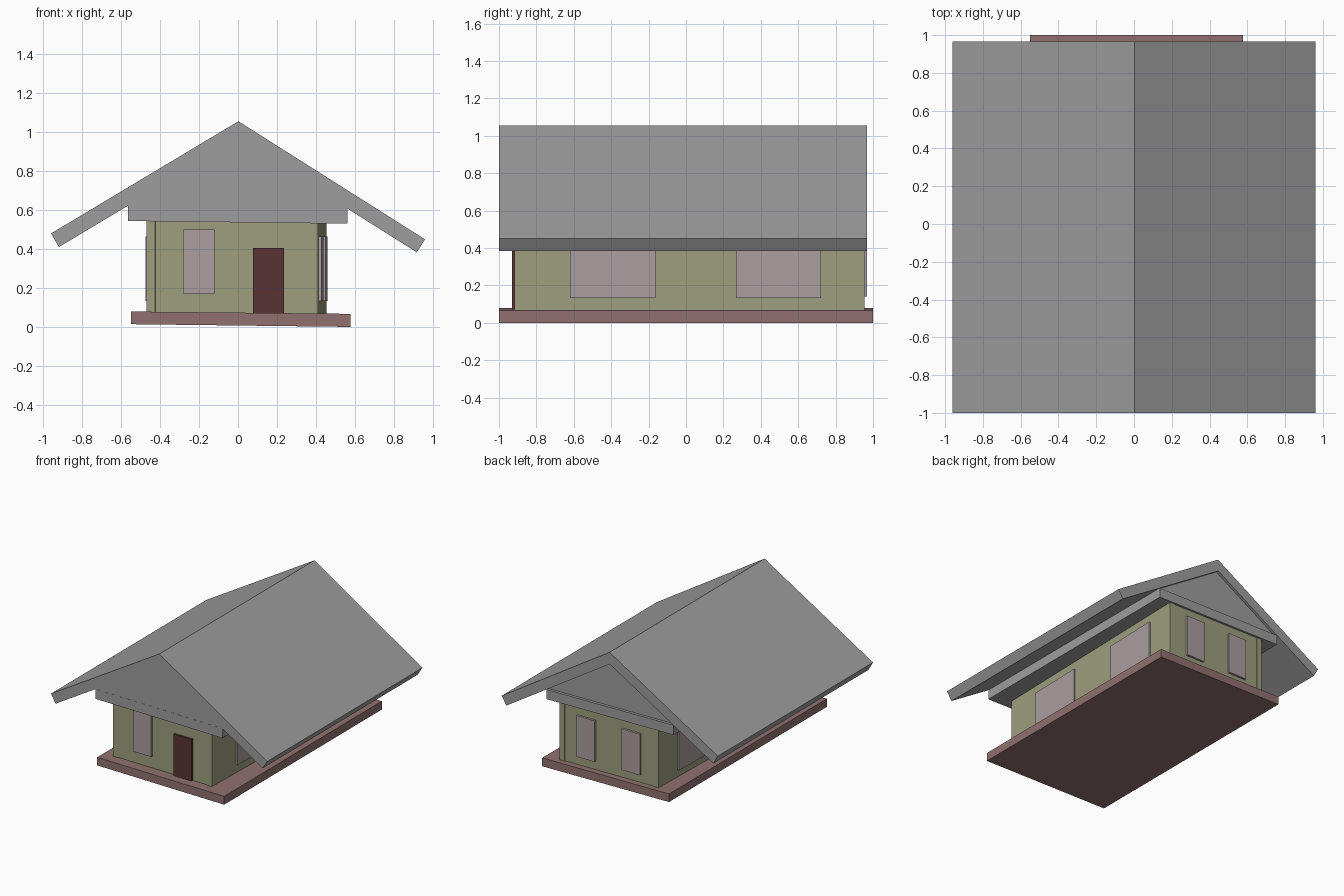
import bpy, bmesh

if "Cube" in bpy.data.objects:
    bpy.data.objects.remove(bpy.data.objects["Cube"])

def material(name, rgb):
    m = bpy.data.materials.new(name)
    m.diffuse_color = (*rgb, 1)
    m.use_nodes = True
    m.node_tree.nodes["Principled BSDF"].inputs["Base Color"].default_value = m.diffuse_color
    return m

SLATE = material("slate", (0.34, 0.34, 0.34))
PLASTER = material("plaster", (0.34, 0.345, 0.21))
BRICK = material("brick", (0.28, 0.165, 0.16))
GLASS = material("glass", (0.41, 0.34, 0.35))
WOOD = material("wood", (0.10, 0.033, 0.035))

def finish(name, bm, mat):
    bmesh.ops.recalc_face_normals(bm, faces=bm.faces[:])
    me = bpy.data.meshes.new(name)
    bm.to_mesh(me)
    bm.free()
    me.materials.append(mat)
    ob = bpy.data.objects.new(name, me)
    bpy.context.collection.objects.link(ob)
    return ob

def prism(name, profile, y0, y1, mat):
    """Extrude an (x, z) profile along y."""
    bm = bmesh.new()
    face = bm.faces.new([bm.verts.new((x, y0, z)) for x, z in profile])
    ext = bmesh.ops.extrude_face_region(bm, geom=[face])
    verts = [v for v in ext["geom"] if isinstance(v, bmesh.types.BMVert)]
    bmesh.ops.translate(bm, verts=verts, vec=(0, y1 - y0, 0))
    return finish(name, bm, mat)

def house_box(name, x0, x1, y0, y1, z0, z1, mat):
    """Box in the house body, whose side walls run slightly askew."""
    bm = bmesh.new()
    bmesh.ops.create_cube(bm, size=1)
    for v in bm.verts:
        x = (x0 + x1) / 2 + v.co.x * (x1 - x0)
        y = (y0 + y1) / 2 + v.co.y * (y1 - y0)
        z = (z0 + z1) / 2 + v.co.z * (z1 - z0)
        v.co = (x + 0.0235 * y - 0.008, y + 0.019, z)
    return finish(name, bm, mat)

# Plinth, tilted a little to the right
prism("plinth", [(-0.55, 0.014), (0.577, 0), (0.577, 0.067), (-0.55, 0.079)], -1, 1, BRICK)

# Walls: the side walls end just proud of the front and back walls
WX, WY, OUT = 0.44, 0.936, 0.012
house_box("front_and_back_walls", -WX + 0.04, WX - 0.04, -WY + 0.005, WY - 0.005, 0.05, 0.56, PLASTER)

# Front window and door
house_box("front_window", -0.25, -0.09, -WY - OUT, -WY + 0.01, 0.17, 0.50, GLASS)
house_box("door", 0.107, 0.267, -WY - OUT, -WY + 0.01, 0.065, 0.405, WOOD)

# Back windows
for i, x in enumerate((-0.281, 0.12)):
    house_box(f"back_window_{i}", x, x + 0.162, WY - 0.01, WY + OUT, 0.14, 0.47, GLASS)

# Side walls and their windows
for side, s in (("right", 1), ("left", -1)):
    x0, x1 = sorted((s * (WX - 0.045), s * WX))
    house_box(f"{side}_wall", x0, x1, -WY, WY, 0.05, 0.56, PLASTER)
    x0, x1 = sorted((s * (WX - 0.01), s * (WX + OUT)))
    for i, y in enumerate((-0.638, 0.247)):
        house_box(f"{side}_window_{i}", x0, x1, y, y + 0.455, 0.133, 0.465, GLASS)

# Eaves beam and gable filling; the gable is recessed at the back
prism("eaves_beam", [(-0.565, 0.544), (0.563, 0.530), (0.563, 0.607), (-0.565, 0.622)],
      -1, 0.967, SLATE)
prism("gable", [(-0.565, 0.615), (0.563, 0.602), (0.563, 0.63), (0, 0.985), (-0.565, 0.645)],
      -0.999, 0.945, SLATE)

# Pitched roof slab
prism("roof", [(-0.96, 0.480), (0.002, 1.056), (0.96, 0.450), (0.918, 0.383),
               (0.001, 0.961), (-0.92, 0.410)], -1, 0.967, SLATE)
